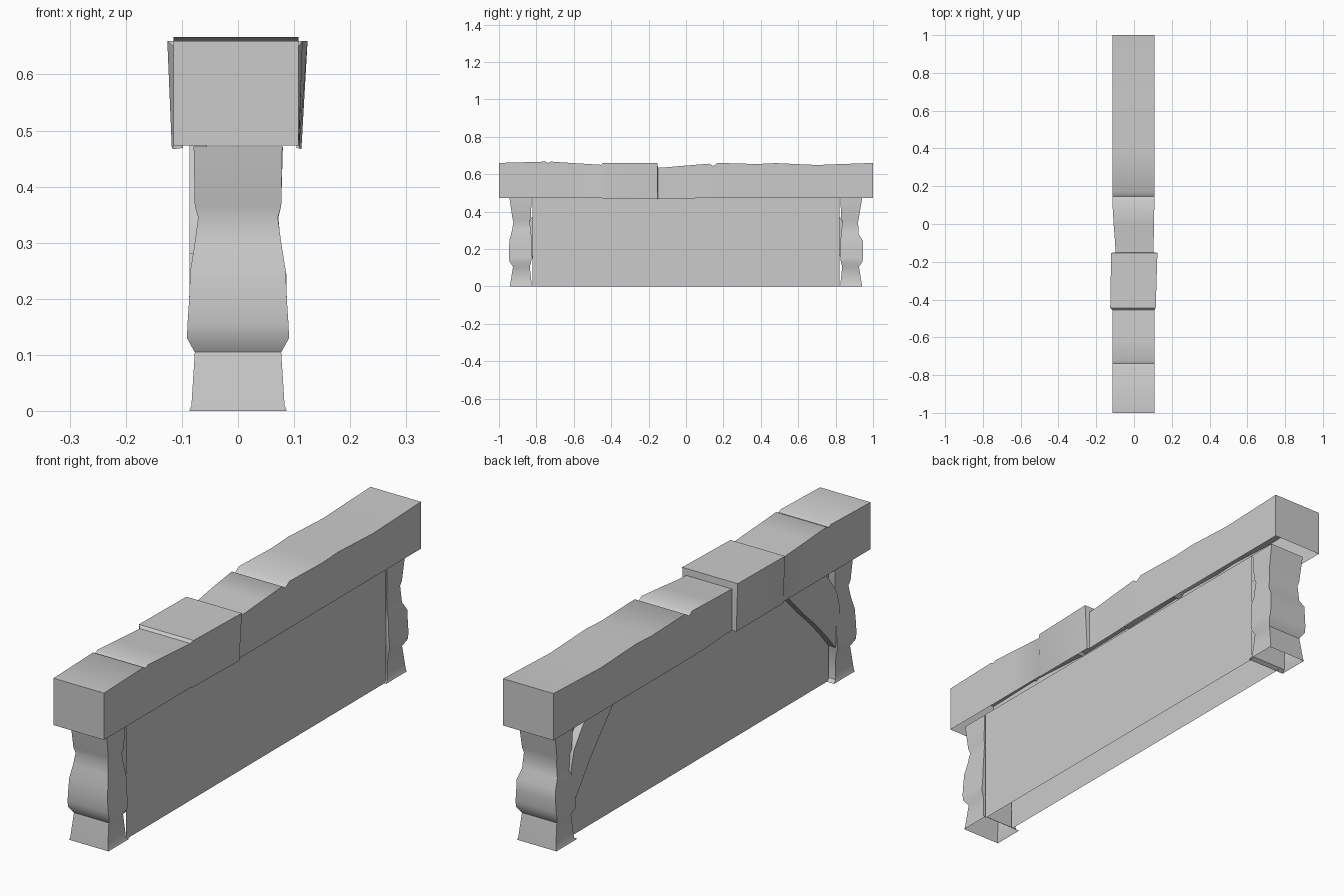
import bpy
import bmesh
import math

if "Cube" in bpy.data.objects:
    bpy.data.objects.remove(bpy.data.objects["Cube"])

stone = bpy.data.materials.new("grey stone")
stone.diffuse_color = (0.6, 0.6, 0.6, 1)
stone.use_nodes = True
stone.node_tree.nodes["Principled BSDF"].inputs["Base Color"].default_value = stone.diffuse_color


def loft(name, rings, caps=True, skip=(), angle=38):
    """Skin a series of equal-length rings; skip leaves out chosen sides."""
    bm = bmesh.new()
    loops = [[bm.verts.new(p) for p in ring] for ring in rings]
    n = len(loops[0])
    for a, b in zip(loops, loops[1:]):
        for i in range(n):
            j = (i + 1) % n
            if i not in skip:
                bm.faces.new((a[i], a[j], b[j], b[i]))
    if caps:
        bm.faces.new(loops[0][::-1])
        bm.faces.new(loops[-1])
    bmesh.ops.recalc_face_normals(bm, faces=bm.faces)
    mesh = bpy.data.meshes.new(name)
    bm.to_mesh(mesh)
    bm.free()
    obj = bpy.data.objects.new(name, mesh)
    bpy.context.collection.objects.link(obj)
    mesh.materials.append(stone)
    bpy.ops.object.select_all(action='DESELECT')
    obj.select_set(True)
    bpy.context.view_layer.objects.active = obj
    bpy.ops.object.shade_smooth_by_angle(angle=math.radians(angle))
    return obj


def rail_ring(y, top, left=-0.115, right=0.108, bottom=0.473, flare_l=0, flare_r=0):
    return [(left, y, bottom), (right, y, bottom),
            (right + flare_r, y, top), (left - flare_l, y, top)]


# Top rail: worn front length, flared block, worn rear length, open underneath
rail = [rail_ring(y, z) for y, z in
        [(-1, 0.66), (-0.75, 0.667), (-0.738, 0.66), (-0.722, 0.667),
         (-0.6, 0.659), (-0.455, 0.65)]]
rail += [rail_ring(-0.445, 0.66, -0.118, 0.109, 0.47, 0.008, 0.006),
         rail_ring(-0.153, 0.66, -0.115, 0.113, 0.467, 0.006, 0.011)]
rail += [rail_ring(-0.15, 0.634, -0.098, 0.104, 0.469),
         rail_ring(-0.1, 0.637, -0.1, 0.104, 0.47),
         rail_ring(0, 0.646, -0.108, 0.106, 0.47)]
rail += [rail_ring(y, z) for y, z in
         [(0.125, 0.656), (0.145, 0.643), (0.17, 0.66), (0.38, 0.654),
          (0.48, 0.659), (0.7, 0.649), (1, 0.66)]]
loft("top_rail", rail, skip=(0,))

# Posts, open top and bottom: height, half width, outer y, inner y
foot = [(0, 0.087, 0.941, 0.81), (0.01, 0.083, 0.94, 0.825),
        (0.105, 0.077, 0.925, 0.835), (0.13, 0.091, 0.942, 0.828),
        (0.155, 0.09, 0.947, 0.825), (0.2, 0.087, 0.947, 0.825)]
front_top = [(0.25, 0.085, 0.943, 0.825), (0.3, 0.077, 0.93, 0.83),
             (0.345, 0.071, 0.923, 0.835), (0.365, 0.077, 0.928, 0.83),
             (0.472, 0.079, 0.944, 0.825)]
rear_top = [(0.245, 0.086, 0.945, 0.825), (0.28, 0.078, 0.923, 0.83),
            (0.345, 0.072, 0.92, 0.835), (0.365, 0.077, 0.924, 0.83),
            (0.472, 0.08, 0.942, 0.825)]
for name, s, top in (("front_post", -1, front_top), ("rear_post", 1, rear_top)):
    loft(name, [[(-w, s * yo, z), (w, s * yo, z), (w, s * yi, z), (-w, s * yi, z)]
                for z, w, yo, yi in foot + top], caps=False)

# Hollow panel between the posts: two open walls
loft("panel", [[(-0.055, -0.82, z), (0.079, -0.82, z), (0.079, 0.82, z), (-0.055, 0.82, z)]
               for z in (0, 0.473)], caps=False, skip=(0, 2))

# Curved corner braces on the left side: inner and outer edge as (y, z)
outer = [(0.74, 0.475), (0.78, 0.43), (0.83, 0.36), (0.84, 0.32), (0.85, 0.28)]
front_in = [(0.5, 0.475), (0.62, 0.35), (0.7, 0.275), (0.77, 0.2), (0.82, 0.14)]
rear_in = [(0.56, 0.475), (0.65, 0.375), (0.73, 0.285), (0.78, 0.215), (0.84, 0.14)]
for name, s, inner in (("front_brace", -1, front_in), ("rear_brace", 1, rear_in)):
    loft(name, [[(-0.086, s * a, b), (-0.055, s * a, b),
                 (-0.055, s * c, d), (-0.086, s * c, d)]
                for (a, b), (c, d) in zip(inner, outer)], caps=False)
